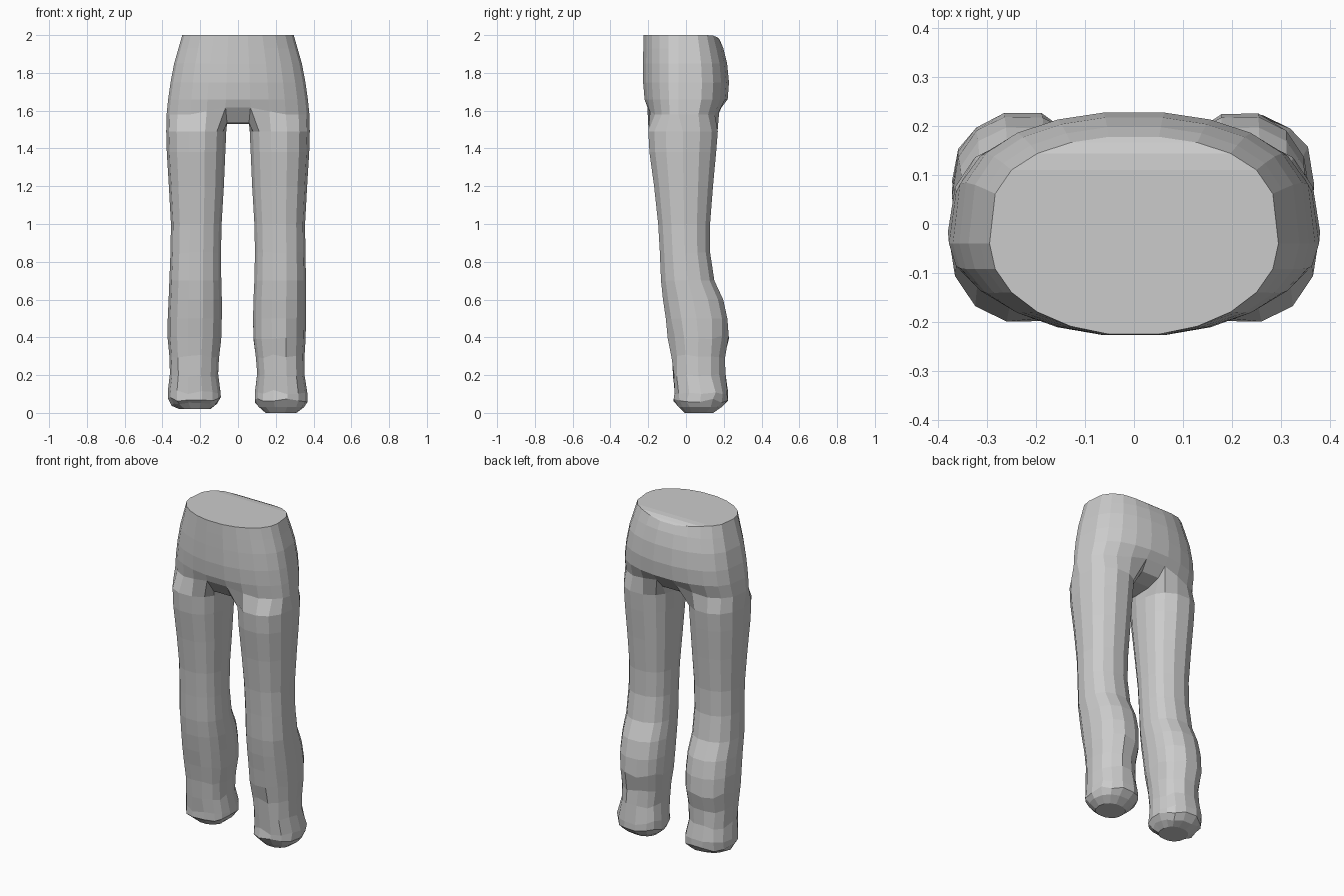
import bpy, bmesh, math, random

random.seed(4)
if "Cube" in bpy.data.objects:
    bpy.data.objects.remove(bpy.data.objects["Cube"])

OUTER = 11   # points on the outside half of each leg, shared with the hips
INNER = 4    # points on the inside of each leg

# Hip rows: height, half width, front, back
HIPS = [(2.0, .295, -.228, .18), (1.93, .315, -.229, .2), (1.85, .338, -.23, .22),
        (1.75, .357, -.23, .23), (1.66, .37, -.222, .223), (1.58, .378, -.207, .19)]

# Leg rows: height, inner side, outer side, front, back
LEG = [(1.49, .06, .38, -.203, .172), (1.38, .065, .377, -.197, .163),
       (1.2, .073, .366, -.172, .146), (1.0, .085, .355, -.15, .13),
       (.85, .088, .357, -.141, .13), (.7, .085, .36, -.135, .153),
       (.6, .08, .36, -.125, .2), (.5, .078, .36, -.11, .222),
       (.4, .08, .358, -.095, .225), (.3, .093, .352, -.08, .205),
       (.2, .1, .353, -.07, .207), (.11, .088, .368, -.06, .225),
       (.065, .088, .368, -.065, .22), (.03, .11, .35, -.04, .19),
       (0, .145, .31, -.01, .145)]

# Crotch strip from back to front: depth, height
CROTCH = [(.14, 1.56), (.06, 1.535), (-.05, 1.53), (-.15, 1.535)]


def power(v, p):
    return math.copysign(abs(v) ** p, v)


def hip_half(bm, side, row):
    """Half ring from the front centre round the side to the back centre."""
    z, wide, front, back = row
    mid = -.04
    ring = []
    for i in range(OUTER):
        t = math.radians(-80 + 160 * i / (OUTER - 1))
        s = math.sin(t)
        y = mid + (mid - front) * s if s < 0 else mid + (back - mid) * s ** .6
        x = wide * math.cos(t)
        h = z
        if z == 2.0 and s > 0:                     # waistband dips at the back
            h -= .03 * max(0, 1 - x / .22)
        if row is HIPS[-1]:                        # arch above the crotch
            h += .05 * max(0, 1 - x / .25)
        ring.append(bm.verts.new((side * x, y, h)))
    return ring


def leg_ring(bm, side, row):
    z, inside, outside, front, back = row
    if side < 0:                                   # right trouser leg sits wider
        push = .014 * math.exp(-((z - .4) / .25) ** 2)
        inside, outside = inside + push / 2, outside + push
        z += .02 * max(0, 1 - z / .1)
    cx, cy = (inside + outside) / 2, (front + back) / 2
    hx, hy = (outside - inside) / 2, (back - front) / 2
    angles = [-130 + 260 * i / (OUTER - 1) for i in range(OUTER)]
    angles += [130 + 100 * (i + 1) / (INNER + 1) for i in range(INNER)]
    ring = []
    for a in angles:
        t = math.radians(a)
        x = cx + hx * power(math.cos(t), .88)
        y = cy + hy * power(math.sin(t), .88)
        h = z
        if .03 < z < .45:                          # cloth wrinkles near the hem
            y += random.uniform(-.006, .006)
            h += random.uniform(-.012, .012)
        ring.append(bm.verts.new((side * x, y, h)))
    return ring


def bridge(bm, a, b, closed):
    n = len(a)
    for i in range(n if closed else n - 1):
        j = (i + 1) % n
        bm.faces.new((a[i], a[j], b[j], b[i]))


bm = bmesh.new()
hip_sides, strips = {}, {}
for side in (1, -1):
    # Outside of the hips
    rows = [hip_half(bm, side, r) for r in HIPS]
    for a, b in zip(rows, rows[1:]):
        bridge(bm, a, b, False)
    hip_sides[side] = rows
    # Crotch edge closes the half ring into the top of a leg
    strip = [bm.verts.new((side * .058, y, z)) for y, z in CROTCH]
    strips[side] = [rows[-1][-1]] + strip + [rows[-1][0]]
    rings = [rows[-1] + strip] + [leg_ring(bm, side, r) for r in LEG]
    for a, b in zip(rings, rings[1:]):
        bridge(bm, a, b, True)
    bm.faces.new(rings[-1])                        # closed hem

# Front and back centre panels, crotch and waist cap
for end in (0, -1):
    bridge(bm, [r[end] for r in hip_sides[1]], [r[end] for r in hip_sides[-1]], False)
bridge(bm, strips[1], strips[-1], False)
left, right = hip_sides[1][0], hip_sides[-1][0]
bridge(bm, left, right, False)
bmesh.ops.recalc_face_normals(bm, faces=bm.faces[:])

mesh = bpy.data.meshes.new("trousers")
bm.to_mesh(mesh)
bm.free()
trousers = bpy.data.objects.new("trousers", mesh)
bpy.context.collection.objects.link(trousers)

# Plain grey cloth
grey = bpy.data.materials.new("grey_cloth")
grey.use_nodes = True
colour = (.6, .6, .6, 1)
grey.diffuse_color = colour
grey.node_tree.nodes["Principled BSDF"].inputs["Base Color"].default_value = colour
mesh.materials.append(grey)
